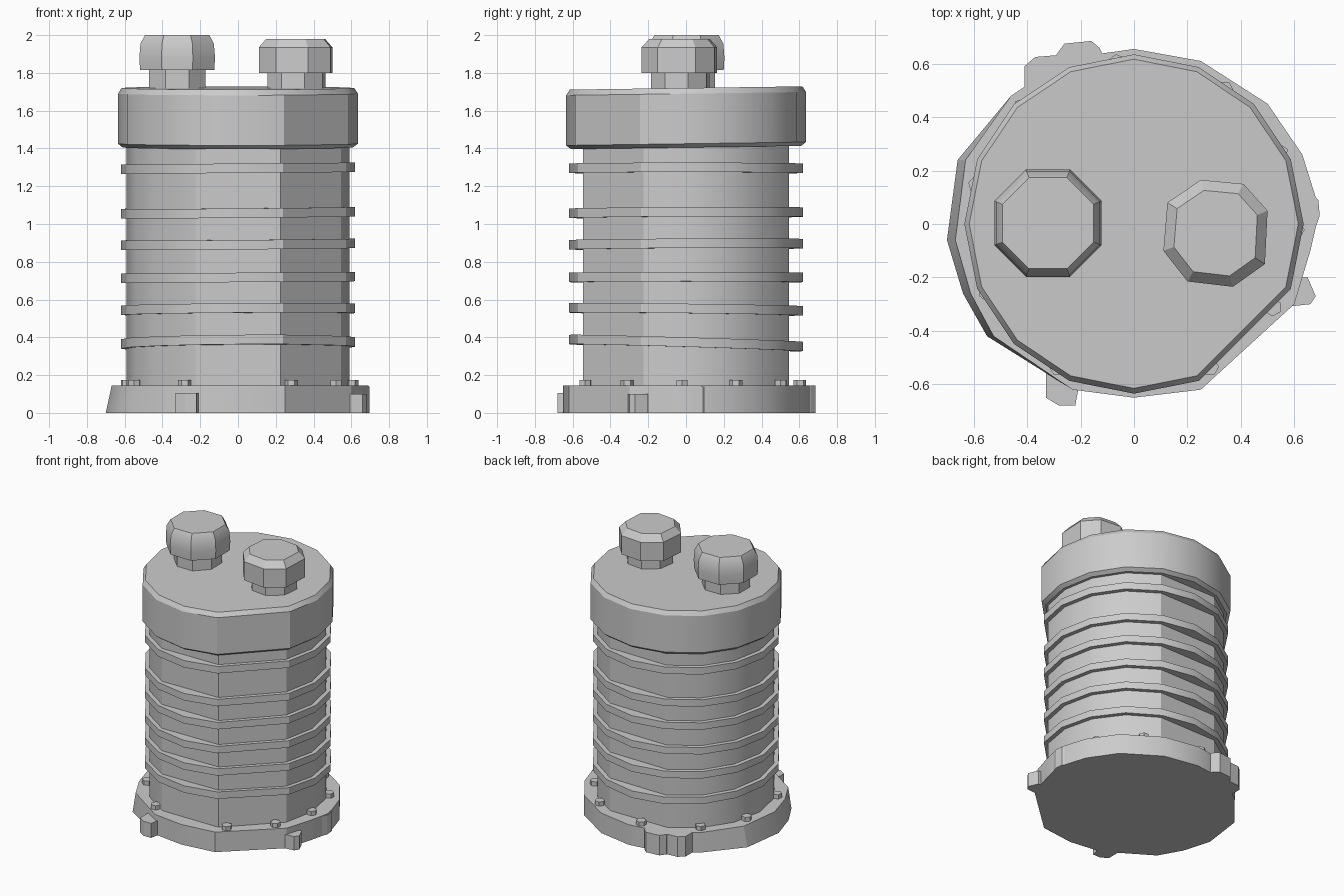
import bpy
import bmesh
from math import sin, cos, radians
from mathutils import Vector

old = bpy.data.objects.get("Cube")
if old:
    bpy.data.objects.remove(old, do_unlink=True)

grey = bpy.data.materials.new("plain grey")
grey.use_nodes = True
GREY = (0.6, 0.6, 0.6, 1)
grey.diffuse_color = GREY
grey.node_tree.nodes["Principled BSDF"].inputs["Base Color"].default_value = GREY


def loft(name, rings, smooth=True, tilt=(0, 0)):
    """Skin a stack of (outline, z) rings and close both ends."""
    bm = bmesh.new()
    loops = []
    for outline, z in rings:
        loops.append([bm.verts.new((x, y, z + tilt[0] * x + tilt[1] * y))
                      for x, y in outline])
    for low, high in zip(loops, loops[1:]):
        for i in range(len(low)):
            j = (i + 1) % len(low)
            bm.faces.new((low[i], low[j], high[j], high[i]))
    bm.faces.new(loops[0][::-1])
    bm.faces.new(loops[-1])
    bmesh.ops.recalc_face_normals(bm, faces=bm.faces)
    mesh = bpy.data.meshes.new(name)
    bm.to_mesh(mesh)
    bm.free()
    mesh.materials.append(grey)
    obj = bpy.data.objects.new(name, mesh)
    bpy.context.collection.objects.link(obj)
    if smooth:
        bpy.ops.object.select_all(action='DESELECT')
        obj.select_set(True)
        bpy.context.view_layer.objects.active = obj
        bpy.ops.object.shade_smooth_by_angle(angle=radians(30))
    return obj


def round_outline(radius, skip=(), sides=16, turn=0, centre=(0, 0)):
    """Regular polygon, with some corners left out for worn flat sides."""
    step = radians(360 / sides)
    return [(centre[0] + radius * cos(i * step + radians(turn)),
             centre[1] + radius * sin(i * step + radians(turn)))
            for i in range(sides) if i not in skip]


def scaled(outline, factor):
    mid = sum((Vector(p) for p in outline), Vector((0, 0))) / len(outline)
    return [tuple(mid + (Vector(p) - mid) * factor) for p in outline]


# Corner numbers run counter-clockwise from +x
FRONT_LEFT, FRONT, BACK = 14, 12, 4

# Body drum
drum = round_outline(0.59, (FRONT_LEFT, FRONT, BACK))
loft("body_drum", [(drum, 0.1), (drum, 1.5)])

# Cooling fins, slightly tilted towards the bottom
fin = round_outline(0.62, (FRONT_LEFT,))
for z, lean in ((1.295, 0), (1.06, 0.005), (0.893, 0.005),
                (0.717, 0), (0.548, -0.012), (0.37, -0.03)):
    loft("cooling_fin", [(fin, z - 0.025), (fin, z + 0.025)], tilt=(0.008, lean))

# Lid with bevelled rims
lid = round_outline(0.635, (FRONT_LEFT,))
loft("lid", [(scaled(lid, 0.96), 1.405), (lid, 1.425), (lid, 1.69),
             (scaled(lid, 0.97), 1.72)], tilt=(0, 0.014))

# Irregular base plate, leaning outwards on its right side
base = [(-0.7, -0.06), (-0.64, -0.26), (-0.55, -0.42), (-0.23, -0.62),
        (0, -0.65), (0.25, -0.62), (0.6, -0.3), (0.66, -0.1), (0.69, 0.03),
        (0.68, 0.1), (0.63, 0.26), (0.5, 0.45), (0.25, 0.61), (0, 0.655),
        (-0.25, 0.62), (-0.46, 0.48), (-0.66, 0.24)]
base_top = [(x * 0.955 if x < -0.5 else x, y) for x, y in base]
loft("base_plate", [(base, 0), (base_top, 0.145)])

# Lugs on the rim of the base
lugs = {
    "front_lug": (0.105, [(-0.33, -0.5), (-0.33, -0.65), (-0.28, -0.68),
                          (-0.22, -0.68), (-0.205, -0.6)]),
    "left_lug": (0.1, [(0.55, -0.2), (0.57, -0.31), (0.66, -0.3),
                       (0.68, -0.27), (0.65, -0.2)]),
    "left_pad": (0.14, [(0.6, -0.05), (0.67, -0.04), (0.695, 0.03),
                        (0.69, 0.09), (0.66, 0.12)]),
    "back_lug": (0.145, [(-0.1, 0.6), (-0.13, 0.66), (-0.16, 0.685),
                         (-0.26, 0.675), (-0.29, 0.635), (-0.25, 0.5)]),
    "back_pad": (0.145, [(-0.25, 0.5), (-0.25, 0.635), (-0.37, 0.625),
                         (-0.41, 0.59), (-0.41, 0.48)]),
}
for name, (top, outline) in lugs.items():
    loft(name, [(outline, 0), (outline, top)], smooth=False)

# Small hexagonal bolts around the base
for angle in (-62, -31, -2, 26, 56, 96, 134, 166, 205, 242):
    a = radians(angle)
    bolt = round_outline(0.034, sides=6, turn=angle,
                         centre=(0.605 * cos(a), 0.605 * sin(a)))
    loft("base_bolt", [(bolt, 0.13), (bolt, 0.175)], smooth=False)

# Rounded terminal on the right
RIGHT = (-0.322, 0.003)
stem = round_outline(0.162, sides=8, turn=22.5, centre=RIGHT)
loft("right_terminal_stem", [(stem, 1.69), (stem, 1.84)], smooth=False)
knob = round_outline(0.217, sides=8, turn=22.5, centre=RIGHT)
right_knob = loft("right_terminal_knob",
                  [(scaled(knob, 0.98), 1.815), (knob, 1.88),
                   (scaled(knob, 0.97), 1.955), (scaled(knob, 0.85), 2.0)])
bpy.context.view_layer.objects.active = right_knob
bpy.ops.object.shade_smooth_by_angle(angle=radians(50))

# Faceted terminal on the left
LEFT = (0.31, -0.03)
stem = round_outline(0.16, sides=8, turn=15, centre=LEFT)
loft("left_terminal_stem", [(stem, 1.69), (stem, 1.83)], smooth=False)
nut = [(0.25, 0.165), (0.41, 0.15), (0.5, 0.05), (0.49, -0.15),
       (0.37, -0.235), (0.2, -0.215), (0.11, -0.1), (0.125, 0.08)]
loft("left_terminal_nut", [(nut, 1.8), (nut, 1.935), (scaled(nut, 0.8), 1.98)],
     smooth=False)
